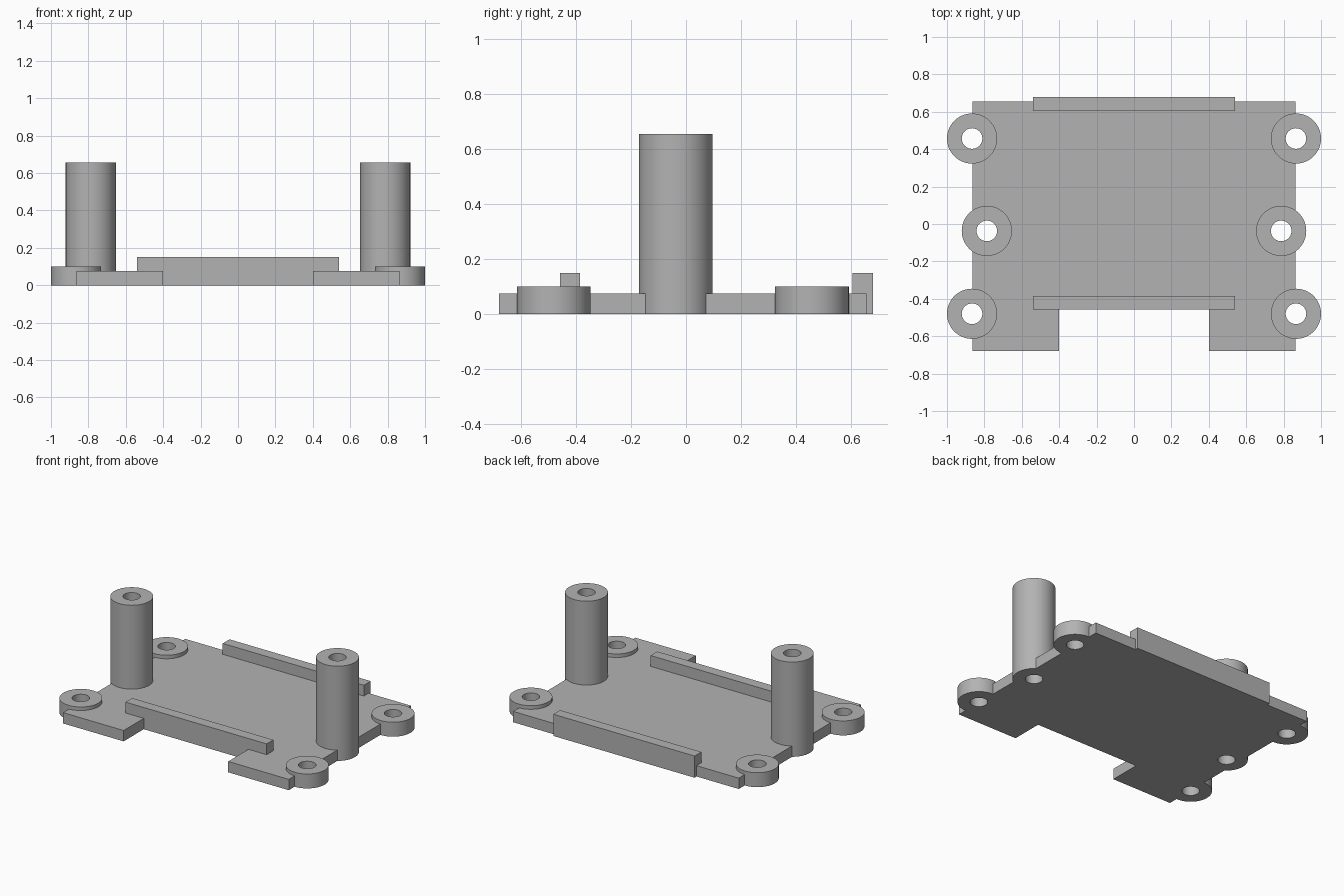
import bpy
import bmesh
import math

cube = bpy.data.objects.get("Cube")
if cube:
    bpy.data.objects.remove(cube, do_unlink=True)

SEGMENTS = 64
OUTER, BORE = 0.134, 0.055
PLATE_TOP, BOSS_TOP, POST_TOP, RAIL_TOP = 0.075, 0.1, 0.655, 0.15

grey = bpy.data.materials.new("plain grey")
grey.use_nodes = True
colour = (0.45, 0.45, 0.45, 1)
grey.diffuse_color = colour
grey.node_tree.nodes["Principled BSDF"].inputs["Base Color"].default_value = colour


def make_object(name, bm):
    bmesh.ops.recalc_face_normals(bm, faces=bm.faces)
    mesh = bpy.data.meshes.new(name)
    bm.to_mesh(mesh)
    bm.free()
    mesh.materials.append(grey)
    obj = bpy.data.objects.new(name, mesh)
    bpy.context.collection.objects.link(obj)
    return obj


def prism(name, outline, z0, z1):
    """Extrude a flat outline from z0 to z1."""
    bm = bmesh.new()
    face = bm.faces.new([bm.verts.new((x, y, z0)) for x, y in outline])
    top = bmesh.ops.extrude_face_region(bm, geom=[face])["geom"]
    verts = [v for v in top if isinstance(v, bmesh.types.BMVert)]
    bmesh.ops.translate(bm, verts=verts, vec=(0, 0, z1 - z0))
    return make_object(name, bm)


def box(name, x, y0, y1, z0, z1):
    return prism(name, [(-x, y0), (x, y0), (x, y1), (-x, y1)], z0, z1)


def circle(x, y, radius):
    angles = [2 * math.pi * i / SEGMENTS for i in range(SEGMENTS)]
    return [(x + radius * math.cos(a), y + radius * math.sin(a)) for a in angles]


def tube(name, x, y, height):
    """Upright cylinder with a bore through its full height."""
    bm = bmesh.new()
    loops = []
    for radius, z in ((OUTER, 0), (OUTER, height), (BORE, height), (BORE, 0)):
        loops.append([bm.verts.new((px, py, z)) for px, py in circle(x, y, radius)])
    for k in range(4):
        a, b = loops[k], loops[(k + 1) % 4]
        for i in range(SEGMENTS):
            j = (i + 1) % SEGMENTS
            bm.faces.new((a[i], a[j], b[j], b[i]))
    obj = make_object(name, bm)
    bpy.ops.object.select_all(action="DESELECT")
    obj.select_set(True)
    bpy.context.view_layer.objects.active = obj
    bpy.ops.object.shade_smooth_by_angle(angle=math.radians(30))
    return obj


# Base plate: front notch, and a slot at the back for the rail
half = [(0.4, -0.458), (0.4, -0.678), (0.863, -0.678),
        (0.863, 0.656), (0.54, 0.656), (0.54, 0.604)]
outline = half + [(-x, y) for x, y in reversed(half)]
plate = prism("base_plate", outline, 0, PLATE_TOP)

# Rails along the front and back edges
box("front_rail", 0.54, -0.458, -0.385, PLATE_TOP, RAIL_TOP)
box("back_rail", 0.54, 0.604, 0.678, 0, RAIL_TOP)

# Corner bosses and tall posts, each seated in a pocket through the plate
seats = [("front_boss", 0.866, -0.48, BOSS_TOP),
         ("back_boss", 0.866, 0.457, BOSS_TOP),
         ("post", 0.787, -0.037, POST_TOP)]
for side, sign in (("left", 1), ("right", -1)):
    for part, x, y, height in seats:
        name = side + "_" + part
        tube(name, sign * x, y, height)
        cutter = prism(name + "_cutter", circle(sign * x, y, OUTER), -0.1, 0.2)
        cutter.hide_render = True
        cutter.hide_set(True)
        pocket = plate.modifiers.new(name + "_pocket", "BOOLEAN")
        pocket.operation = "DIFFERENCE"
        pocket.solver = "EXACT"
        pocket.object = cutter
